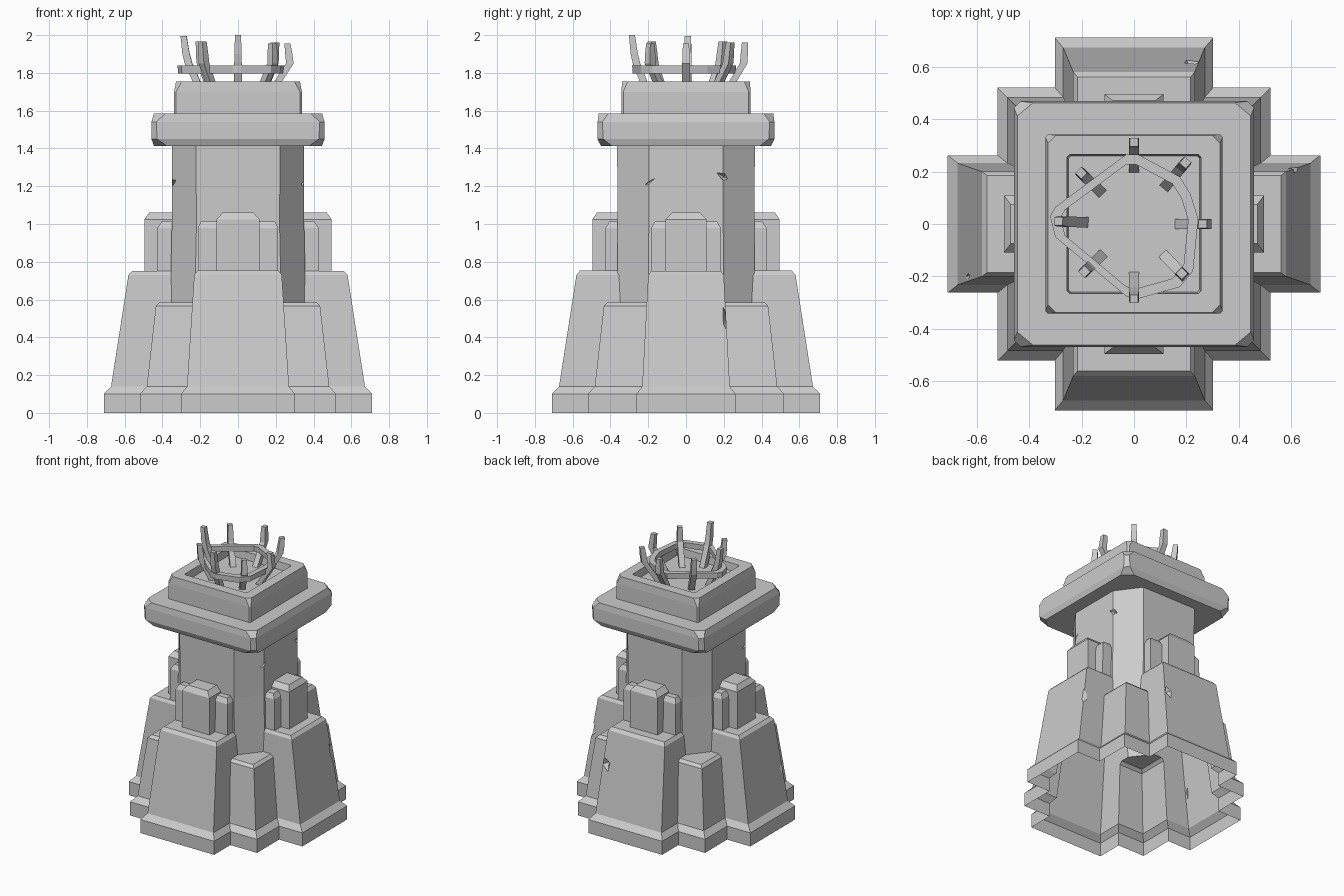
import bpy, bmesh, math
from mathutils import Vector, Euler

if "Cube" in bpy.data.objects:
    bpy.data.objects.remove(bpy.data.objects["Cube"])


def loft(name, rings, closed=False):
    """Skin a list of equal-length point rings, capping the ends unless closed."""
    bm = bmesh.new()
    vs = [[bm.verts.new(p) for p in r] for r in rings]
    n = len(rings[0])
    for k in range(len(vs) if closed else len(vs) - 1):
        a, b = vs[k], vs[(k + 1) % len(vs)]
        for i in range(n):
            j = (i + 1) % n
            bm.faces.new((a[i], a[j], b[j], b[i]))
    if not closed:
        bm.faces.new(vs[0][::-1])
        bm.faces.new(vs[-1])
    bmesh.ops.recalc_face_normals(bm, faces=bm.faces)
    me = bpy.data.meshes.new(name)
    bm.to_mesh(me)
    bm.free()
    ob = bpy.data.objects.new(name, me)
    bpy.context.collection.objects.link(ob)
    return ob


def rect(z, hx, hy, cx=0, cy=0):
    """Rectangle at height z, with optional cut corners."""
    if not cx:
        return [(hx, -hy, z), (hx, hy, z), (-hx, hy, z), (-hx, -hy, z)]
    return [(hx, cy - hy, z), (hx, hy - cy, z), (hx - cx, hy, z), (cx - hx, hy, z),
            (-hx, hy - cy, z), (-hx, cy - hy, z), (cx - hx, -hy, z), (hx - cx, -hy, z)]


def stack(name, *sections):
    return loft(name, [rect(*s) for s in sections])


def combine(target, other, operation):
    m = target.modifiers.new(operation, 'BOOLEAN')
    m.operation, m.object, m.solver = operation, other, 'EXACT'
    bpy.context.view_layer.objects.active = target
    bpy.ops.object.modifier_apply(modifier=m.name)
    bpy.data.objects.remove(other)


# corner mass of the base
tower = stack("tower_body", (-.05, .52, .52), (.10, .52, .52), (.14, .483, .483),
              (.565, .435, .435), (.585, .415, .415))

# octagonal shaft
parts = [stack("shaft", (.3, .365, .365, .13, .165), (1.0, .35, .362, .13, .165),
               (1.46, .348, .365, .125, .17))]

# buttress arms, running left-right and front-back
parts.append(stack("side_arms", (-.06, .71, .262), (.10, .71, .262), (.14, .672, .232),
                   (.73, .58, .2), (.751, .56, .185)))
parts.append(stack("front_back_arms", (-.07, .302, .71), (.10, .302, .71), (.14, .27, .672),
                   (.73, .232, .58), (.753, .215, .56)))

# stepped blocks above the arms
parts.append(stack("side_wide_blocks", (.66, .43, .183), (.98, .425, .183), (1.012, .405, .165)))
parts.append(stack("front_wide_blocks", (.67, .213, .43), (.98, .213, .425), (1.014, .195, .405)))
parts.append(stack("side_narrow_blocks", (.64, .495, .108), (1.025, .495, .108), (1.06, .47, .075)))
parts.append(stack("front_narrow_blocks", (.65, .113, .495), (1.025, .113, .495), (1.062, .08, .47)))
for p in parts:
    combine(tower, p, 'UNION')

# chips and cracks: location, size, rotation of a diamond-shaped cutter
chips = [
    ((.63, .225, .48), (.06, .035, .13), (20, 0, 0)),
    ((.22, .635, .5), (.05, .05, .07), (0, 20, 0)),
    ((-.655, -.21, .4), (.04, .03, .1), (0, 0, 30)),
    ((-.24, -.63, .62), (.03, .03, .1), (0, 0, 0)),
    ((.355, -.21, 1.21), (.025, .07, .012), (35, 0, 0)),
    ((.345, .2, 1.25), (.025, .05, .02), (-30, 0, 0)),
    ((-.345, -.2, 1.22), (.03, .06, .014), (-25, 0, 0)),
    ((.47, .47, .45), (.03, .03, .1), (0, 0, 45)),
]
for loc, size, rot in chips:
    c = loft("chip_cutter", [[(Vector((0, 0, s)) + Vector((x, y, 0)) * r) for x, y in
                              ((1, 0), (0, 1), (-1, 0), (0, -1))]
                             for s, r in ((-1, .03), (0, 1), (1, .03))])
    e = Euler([math.radians(a) for a in rot])
    for v in c.data.vertices:
        v.co = e.to_matrix() @ (v.co * Vector(size)) + Vector(loc)
    c.hide_render = True
    combine(tower, c, 'DIFFERENCE')

# trim level with the ground, leaving the hollow underside open
bm = bmesh.new()
bm.from_mesh(tower.data)
bmesh.ops.bisect_plane(bm, geom=bm.verts[:] + bm.edges[:] + bm.faces[:], dist=1e-5,
                       plane_co=(0, 0, 0), plane_no=(0, 0, 1), clear_inner=True)
bm.to_mesh(tower.data)
bm.free()

# overhanging collar with worn corners
stack("collar", (1.412, .445, .45, .07, .06), (1.45, .458, .468, .03, .03),
      (1.54, .458, .468, .025, .025), (1.585, .445, .462, .06, .05))

# cap with a sunken fire bowl
stack("cap", (1.57, .338, .342, .01, .01), (1.70, .338, .342, .01, .01),
      (1.755, .328, .338, .03, .03), (1.755, .255, .265, .01, .01), (1.70, .25, .26, .01, .01))

# irregular brazier hoop
outline = [(-.03, .265), (.015, .265), (.175, .18), (.215, .115), (.245, .02), (.225, -.18),
           (.175, -.24), (.015, -.285), (-.03, -.275), (-.3, -.05), (-.32, .03), (-.3, .065)]
mid = Vector((-.03, -.01))


def hoop(z, s):
    return [(*(mid + (Vector(p) - mid) * s), z) for p in outline]


loft("brazier_hoop", [hoop(1.797, .99), hoop(1.838, 1), hoop(1.838, .86), hoop(1.797, .87)], closed=True)

# bent prongs: angle, radius at base, bend and tip, tip height
prongs = [(0, .17, .275, .262, 1.955), (50, .19, .29, .305, 1.96), (90, .21, .305, .312, 1.96),
          (136, .18, .265, .28, 1.965), (178, .19, .262, .288, 1.995), (224, .175, .25, .262, 1.965),
          (270, .2, .262, .286, 2.0), (314, .17, .265, .262, 1.955)]
for i, (ang, r0, r1, r2, top) in enumerate(prongs):
    a = math.radians(ang)
    out, side = Vector((math.cos(a), math.sin(a), 0)), Vector((-math.sin(a), math.cos(a), 0))
    rings = []
    for r, z, w in ((r0, 1.69, .02), (r1, 1.85, .02), ((r1 + r2) / 2, 1.90, .019), (r2, top, .016)):
        c = out * r + Vector((0, 0, z))
        rings.append([c + out * w * u + side * w * v for u, v in ((-1, -1), (1, -1), (1, 1), (-1, 1))])
    loft(f"prong_{i + 1}", rings)
